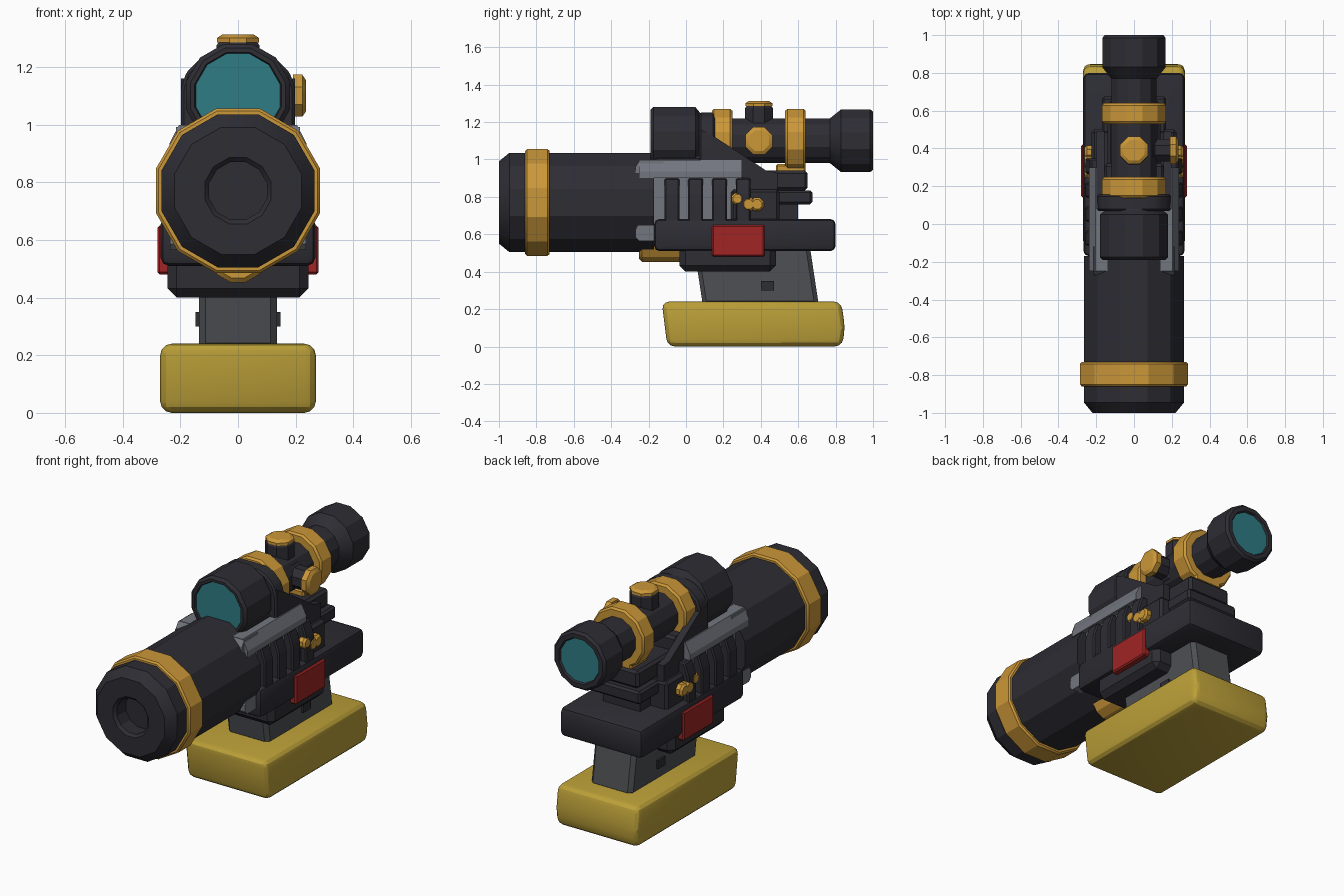
import bpy, bmesh, math
from mathutils import Vector

cube = bpy.data.objects.get("Cube")
if cube:
    bpy.data.objects.remove(cube)


def material(name, r, g, b):
    m = bpy.data.materials.new(name)
    m.use_nodes = True
    m.diffuse_color = (r, g, b, 1)
    node = next(n for n in m.node_tree.nodes if n.type == 'BSDF_PRINCIPLED')
    node.inputs["Base Color"].default_value = (r, g, b, 1)
    return m


DARK = material("dark_metal", 0.026, 0.026, 0.034)
BRASS = material("brass", 0.60, 0.31, 0.04)
YELLOW = material("yellow_base", 0.50, 0.35, 0.04)
RED = material("red_panel", 0.35, 0.018, 0.018)
GLASS = material("teal_glass", 0.028, 0.20, 0.235)
STEEL = material("light_steel", 0.17, 0.18, 0.21)
GREY = material("grip_grey", 0.075, 0.08, 0.088)


def finish(name, bm, mat):
    bmesh.ops.recalc_face_normals(bm, faces=bm.faces)
    me = bpy.data.meshes.new(name)
    bm.to_mesh(me)
    bm.free()
    me.materials.append(mat)
    ob = bpy.data.objects.new(name, me)
    bpy.context.collection.objects.link(ob)
    bpy.ops.object.select_all(action='DESELECT')
    bpy.context.view_layer.objects.active = ob
    ob.select_set(True)
    bpy.ops.object.shade_smooth_by_angle(angle=math.radians(25))
    return ob


def prism(name, mat, pts, lo, hi, axis='X', bevel=0.0, segments=1):
    """Extrude a profile: (y, z) points along X, or (x, z) points along Y."""
    bm = bmesh.new()
    place = (lambda a, b, t: (t, a, b)) if axis == 'X' else (lambda a, b, t: (a, t, b))
    face = bm.faces.new([bm.verts.new(place(a, b, lo)) for a, b in pts])
    new = bmesh.ops.extrude_face_region(bm, geom=[face])["geom"]
    shift = Vector(place(0, 0, hi - lo))
    bmesh.ops.translate(bm, vec=shift, verts=[v for v in new if isinstance(v, bmesh.types.BMVert)])
    if bevel:
        bmesh.ops.recalc_face_normals(bm, faces=bm.faces)
        bmesh.ops.bevel(bm, geom=bm.edges[:], offset=bevel, segments=segments,
                        profile=0.5, affect='EDGES')
    return finish(name, bm, mat)


def box(name, mat, x, y, z, bevel=0.0, segments=1):
    pts = [(y[0], z[0]), (y[1], z[0]), (y[1], z[1]), (y[0], z[1])]
    return prism(name, mat, pts, x[0], x[1], 'X', bevel, segments)


def lathe(name, mat, profile, centre, axis='Y', sides=12):
    """Turn (distance, flat-to-centre radius) points around an axis; ends are capped."""
    bm = bmesh.new()
    rings = []
    for d, r in profile:
        r /= math.cos(math.pi / sides)
        ring = []
        for i in range(sides):
            a = 2 * math.pi * (i + 0.5) / sides
            u, v = r * math.cos(a), r * math.sin(a)
            p = {'X': (d, u, v), 'Y': (u, d, v), 'Z': (u, v, d)}[axis]
            ring.append(bm.verts.new(Vector(p) + Vector(centre)))
        rings.append(ring)
    for a, b in zip(rings, rings[1:]):
        for i in range(sides):
            j = (i + 1) % sides
            bm.faces.new((a[i], a[j], b[j], b[i]))
    bm.faces.new(rings[0])
    bm.faces.new(rings[-1])
    return finish(name, bm, mat)


def both_sides(name, make):
    for side, s in (("left", 1), ("right", -1)):
        make(side + "_" + name, s)


# Main barrel with recessed muzzle, and its brass band
AXIS = (0, 0, 0.77)
lathe("barrel", DARK, [(-0.90, 0.10), (-0.985, 0.10), (-1.0, 0.115), (-1.0, 0.22),
                       (-0.945, 0.265), (-0.17, 0.265)], AXIS)
lathe("barrel_band", BRASS, [(-0.86, 0.255), (-0.86, 0.276), (-0.85, 0.285),
                             (-0.74, 0.285), (-0.73, 0.276), (-0.73, 0.255)], AXIS)
lathe("lower_tube", BRASS, [(-0.25, 0.085), (-0.235, 0.10), (0.02, 0.10)], (0, 0, 0.553))

# Base and grip
prism("base", YELLOW, [(-0.10, 0), (0.835, 0), (0.85, 0.10), (0.83, 0.24), (-0.13, 0.24)],
      -0.27, 0.27, 'X', 0.04, 3)
prism("grip", GREY, [(0.09, 0.22), (0.71, 0.22), (0.66, 0.55), (0.04, 0.55)],
      -0.135, 0.135, 'X', 0.022)
box("grip_button", DARK, (-0.147, 0.147), (0.40, 0.47), (0.30, 0.35))

# Lower body
box("lower_housing", DARK, (-0.245, 0.245), (-0.035, 0.48), (0.40, 0.56), 0.032)
box("body_slab", DARK, (-0.268, 0.268), (-0.17, 0.80), (0.51, 0.682), 0.028, 2)
both_sides("red_panel", lambda n, s: box(n, RED, sorted((s * 0.22, s * 0.28)),
                                         (0.14, 0.42), (0.48, 0.65), 0.008))

# Receiver core and stepped rear mount
box("receiver_core", STEEL, (-0.205, 0.205), (-0.17, 0.27), (0.57, 0.93))
box("receiver_top", DARK, (-0.16, 0.16), (-0.17, 0.32), (0.90, 1.02), 0.015)
box("receiver_rear", DARK, (-0.225, 0.225), (0.24, 0.50), (0.66, 0.84), 0.015)
box("mount_step", DARK, (-0.17, 0.17), (0.40, 0.675), (0.76, 0.835), 0.012)
box("mount_spine", DARK, (-0.12, 0.12), (0.30, 0.60), (0.66, 0.80))
box("mount_rail", DARK, (-0.14, 0.14), (0.28, 0.65), (0.835, 0.94), 0.015)
box("ring_foot", BRASS, (-0.09, 0.09), (0.48, 0.64), (0.93, 0.975), 0.01)


# Steel shroud panels with pointed front ends, and lower guide tips
def shroud(name, s):
    pts = [(0.14, 0.90), (0.237, 0.90), (0.237, 0.935), (0.205, 0.998), (0.14, 0.998)]
    prism(name, STEEL, [(s * x, z) for x, z in pts], -0.25, 0.30, 'Y')


def side_tip(name, s, z, x):
    pts = [(-0.25, z), (-0.12, z), (-0.12, z + 0.09), (-0.25, z + 0.09), (-0.27, z + 0.06),
           (-0.27, z + 0.02)]
    prism(name, STEEL, pts, *sorted((s * 0.15, s * x)))


both_sides("shroud", shroud)
both_sides("upper_tip", lambda n, s: side_tip(n, s, 0.902, 0.215))
both_sides("lower_tip", lambda n, s: side_tip(n, s, 0.565, 0.235))


# Cooling ribs with sloping tops
def rib(name, s, y):
    pts = [(0.18, 0.66), (0.258, 0.66), (0.258, 0.82), (0.23, 0.90), (0.18, 0.90)]
    prism(name, DARK, [(s * x, z) for x, z in pts], y - 0.04, y + 0.04, 'Y', 0.008)


for k in range(4):
    both_sides("rib_%d" % (k + 1), lambda n, s: rib(n, s, -0.075 + 0.127 * k))

# Brass side pins
for pin, (y, z, r) in {"pin_small": (0.275, 0.79, 0.032), "pin_front": (0.335, 0.76, 0.036),
                       "pin_rear": (0.38, 0.76, 0.036)}.items():
    both_sides(pin, lambda n, s: lathe(n, BRASS, [(s * 0.2, r), (s * 0.25, r),
                                                  (s * 0.262, r * 0.7)],
                                       (0, y, z), 'X', 8))

# Scope mount: front bracket and slanted side arms
half = [(0.198, 0.90), (0.198, 1.12), (0.18, 1.18), (0.13, 1.23), (0.075, 1.25)]
prism("scope_bracket", DARK, half + [(-x, z) for x, z in reversed(half)],
      0.07, 0.155, 'Y', 0.01)
both_sides("bracket_arm", lambda n, s: prism(
    n, DARK, [(0.08, 0.98), (0.08, 1.16), (0.155, 1.12), (0.43, 0.94), (0.49, 0.93),
              (0.49, 0.78), (0.31, 0.78), (0.31, 0.90)],
    *sorted((s * 0.155, s * 0.198))))

# Scope body
SCOPE = (0, 0, 1.10)
lathe("scope_front", DARK, [(-0.165, 0.14), (-0.19, 0.15), (-0.19, 0.165), (-0.175, 0.18),
                            (0.05, 0.18), (0.075, 0.15), (0.16, 0.12)], SCOPE)
lathe("front_lens", GLASS, [(-0.18, 0.146), (-0.15, 0.13)], SCOPE)
lathe("scope_tube", DARK, [(0.05, 0.12), (0.77, 0.12), (0.83, 0.168), (0.985, 0.168),
                           (1.0, 0.155), (1.0, 0.13), (0.98, 0.12)], SCOPE)
lathe("rear_lens", GLASS, [(0.96, 0.11), (0.988, 0.127)], SCOPE)
for name, y in (("front_ring", 0.193), ("rear_ring", 0.585)):
    lathe(name, BRASS, [(y - 0.055, 0.11), (y - 0.055, 0.16), (y - 0.043, 0.17),
                        (y + 0.043, 0.17), (y + 0.055, 0.16), (y + 0.055, 0.11)], SCOPE)

# Adjustment turrets: one on top, one on the left side
for name, axis, base in (("top_turret", 'Z', 0.075), ("side_turret", 'X', 0)):
    c = (0, 0.39, 1.10)
    lathe(name, DARK, [(0.08, 0.072), (base + 0.10, 0.072), (base + 0.11, 0.06),
                       (0.19, 0.06)] if axis == 'X' else
          [(0.08, 0.074), (0.175, 0.074), (0.187, 0.066)], c, axis, 8)
    start = 0.185 if axis == 'Z' else 0.19
    end = 0.212 if axis == 'Z' else 0.235
    lathe(name + "_cap", BRASS, [(start, 0.073), (end - 0.012, 0.073), (end, 0.055)],
          c, axis, 8)
